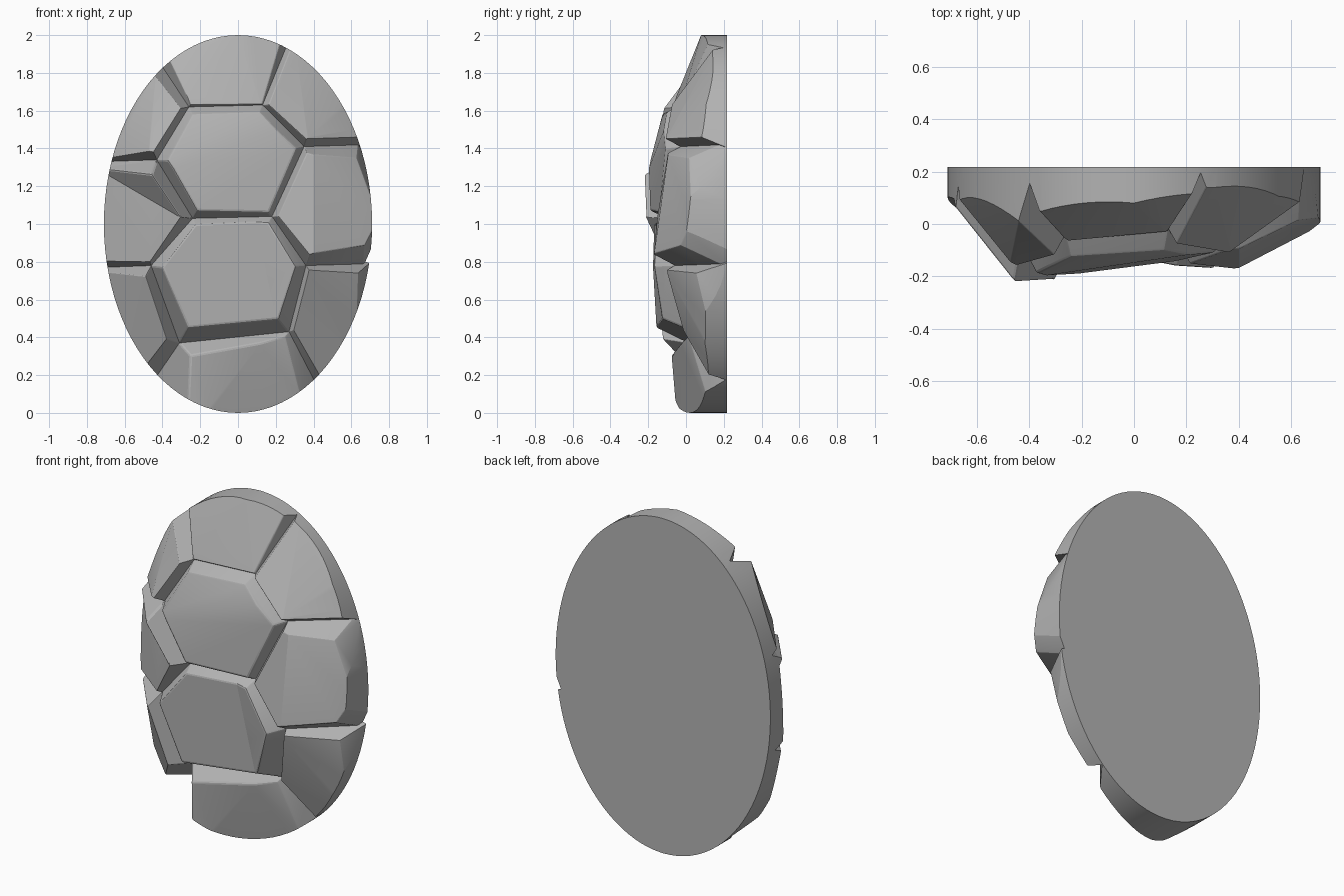
import bpy, bmesh
from math import radians
from mathutils import Vector, Matrix

cube = bpy.data.objects.get("Cube")
if cube:
    bpy.data.objects.remove(cube)

BACK = 0.217
FRONT = -0.45

stone = bpy.data.materials.new("stone_grey")
stone.use_nodes = True
stone.diffuse_color = (0.45, 0.45, 0.45, 1)
stone.node_tree.nodes["Principled BSDF"].inputs["Base Color"].default_value = (0.45, 0.45, 0.45, 1)

# Groove junctions: x, depth y, height z
N = {k: Vector(v) for k, v in {
    "a": (-.26, -.04, 1.62), "b": (.13, -.02, 1.63), "c": (.35, -.03, 1.41),
    "d": (.18, -.09, 1.04), "e": (-.24, -.10, 1.03), "f": (-.43, -.08, 1.34),
    "g": (.36, -.06, .78), "h": (.27, .04, .43), "i": (-.31, .01, .37),
    "j": (-.46, -.06, .78), "k": (-.415, .18, 1.855), "l": (-.72, .19, 1.33),
    "m": (-.72, .17, .77), "n": (-.44, .21, .18), "o": (.41, .22, .16),
    "p": (.71, .22, .79), "q": (.67, .2, 1.42), "r": (.265, .215, 1.96)}.items()}


def cut(bm, point, normal, inside):
    """Slice away the side of the plane that does not hold the inside point."""
    if (inside - point).dot(normal) > 0:
        normal = -normal
    geom = bm.verts[:] + bm.edges[:] + bm.faces[:]
    res = bmesh.ops.bisect_plane(bm, geom=geom, dist=1e-5, plane_co=point,
                                 plane_no=normal.normalized(), clear_outer=True)
    edges = [g for g in res["geom_cut"] if isinstance(g, bmesh.types.BMEdge)]
    if len(edges) > 2:
        bmesh.ops.contextual_create(bm, geom=edges)


def plate(name, chain, facets, closed=False, lean=0.45):
    """Oval slab trimmed by leaning groove walls and by front facets."""
    bm = bmesh.new()
    bmesh.ops.create_cone(bm, cap_ends=True, segments=96, radius1=1, radius2=1, depth=1)
    bm.transform(Matrix.Translation((0, (BACK + FRONT) / 2, 1))
                 @ Matrix.Diagonal((0.71, BACK - FRONT, 1, 1))
                 @ Matrix.Rotation(radians(90), 4, "X"))
    pts = [N[c] for c in chain]
    inside = sum(pts, Vector()) / len(pts)
    inside.y = BACK - 0.005
    pairs = list(zip(pts, pts[1:] + pts[:1]))
    for p, q in pairs if closed else pairs[:-1]:
        along = q - p
        inward = Vector((-along.z, 0, along.x)).normalized()
        if inward.dot(inside - p) < 0:
            inward = -inward
        cut(bm, p, along.cross(inward * lean + Vector((0, -1, 0))), inside)
    for f in facets:
        u, v, w = map(Vector, f)
        cut(bm, u, (v - u).cross(w - u), inside)
    bmesh.ops.recalc_face_normals(bm, faces=bm.faces)
    # Soften the ridges that face forward
    ridges = [e for e in bm.edges if len(e.link_faces) == 2
              and all(f.normal.y < -0.15 for f in e.link_faces)
              and e.calc_face_angle(0) > radians(25)]
    bmesh.ops.bevel(bm, geom=ridges, offset=0.01, segments=2, profile=0.5,
                    affect="EDGES", clamp_overlap=True)
    mesh = bpy.data.meshes.new(name)
    bm.to_mesh(mesh)
    bm.free()
    mesh.materials.append(stone)
    ob = bpy.data.objects.new(name, mesh)
    bpy.context.collection.objects.link(ob)
    bpy.ops.object.select_all(action="DESELECT")
    ob.select_set(True)
    bpy.context.view_layer.objects.active = ob
    bpy.ops.object.shade_smooth_by_angle(angle=radians(15))


# Two central plates, the lower one with a raised side
plate("upper_centre_plate", "abcdef",
      [[(-.38, -.20, 1.34), (.3, -.11, 1.38), (.12, -.145, 1.1)],
       [(-.2, -.125, 1.57), (.1, -.105, 1.58), (-.1, -.158, 1.4)]], closed=True)
plate("lower_centre_plate", "edghij",
      [[(-.4, -.175, .76), (.1, -.145, .98), (.2, -.125, .5)]], closed=True)
plate("lower_centre_ridge", "edghij",
      [[(.1, -.145, .98), (.2, -.125, .5), (.31, -.17, .77)]], closed=True)

# Top and bottom plates
plate("top_plate", "kabr",
      [[(-.25, -.06, 1.66), (-.35, .05, 1.87), (0, .08, 2)],
       [(-.25, -.055, 1.66), (.08, -.025, 1.66), (0, .08, 2)],
       [(.08, -.03, 1.66), (.22, .115, 1.95), (0, .08, 2)]])
plate("bottom_plate", "niho",
      [[(-.27, -.08, .3), (.25, 0, .36), (-.27, -.06, .08)],
       [(-.28, -.08, .28), (-.28, -.06, .1), (-.39, .05, .2)],
       [(.25, .02, .37), (.34, .1, .14), (0, .02, 0)]], lean=0.8)

# Right-hand plates
plate("upper_right_plate", "kafl",
      [[(-.47, -.14, 1.4), (-.33, -.12, 1.58), (-.44, .01, 1.78)],
       [(-.47, -.14, 1.4), (-.44, .01, 1.78), (-.66, .1, 1.38)]])
plate("middle_right_plate", "lfejm", [[(-.69, .1, 1.26), (-.37, -.16, 1.06), (-.44, -.12, .83)]])
plate("middle_right_ridge", "lfejm", [[(-.46, -.215, 1.26), (-.69, .1, 1.26), (-.36, -.17, 1.07)]])
plate("lower_right_plate", "mjin",
      [[(-.5, -.145, .72), (-.39, -.11, .38), (-.57, .02, .4)],
       [(-.5, -.145, .72), (-.57, .02, .4), (-.68, .08, .72)]])

# Left-hand plates
plate("upper_left_plate", "qcbr",
      [[(.17, -.08, 1.62), (.31, .14, 1.9), (.37, -.1, 1.46)],
       [(.37, -.1, 1.46), (.31, .14, 1.9), (.55, .105, 1.63)],
       [(.37, -.1, 1.46), (.55, .105, 1.63), (.64, .09, 1.46)]])
plate("middle_left_plate", "pgdcq",
      [[(.4, -.17, .83), (.4, -.1, 1.33), (.7, .01, 1.05)],
       [(.4, -.17, .83), (.4, -.1, 1.33), (.24, -.15, 1.04)],
       [(.66, -.02, .86), (.705, .01, .95), (.70, .2, .865)],
       [(.62, -.04, 1.34), (.70, 0, 1.14), (.672, .2, 1.33)]])
plate("lower_left_plate", "ohgp",
      [[(.37, -.1, .74), (.42, .11, .22), (.55, .1, .37)],
       [(.37, -.1, .74), (.55, .1, .37), (.63, .1, .55)],
       [(.63, .1, .55), (.64, .07, .73), (.68, .2, .7)]])
